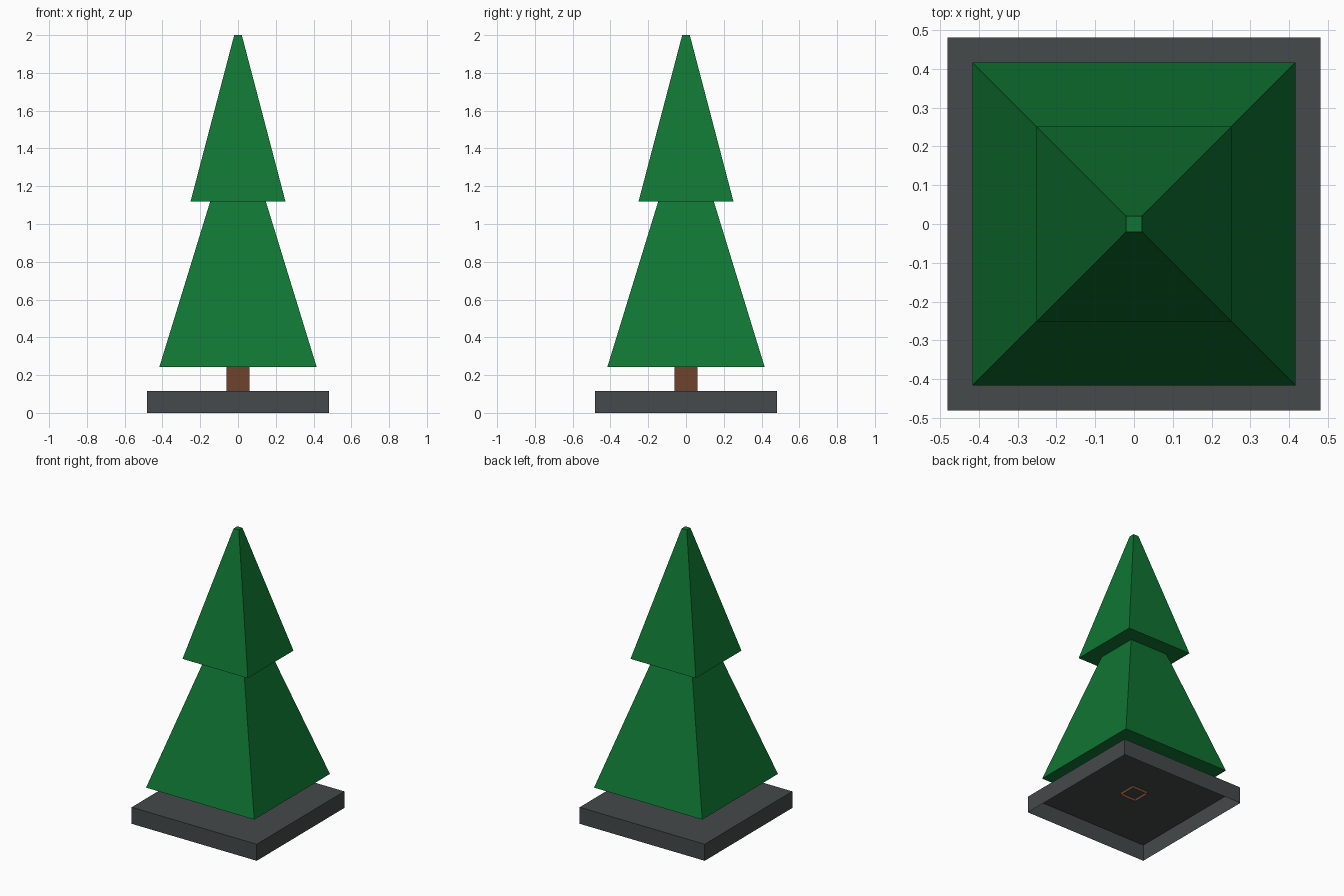
import bpy, bmesh

if "Cube" in bpy.data.objects:
    bpy.data.objects.remove(bpy.data.objects["Cube"])


def material(name, rgb):
    m = bpy.data.materials.new(name)
    m.diffuse_color = (*rgb, 1.0)
    m.use_nodes = True
    m.node_tree.nodes["Principled BSDF"].inputs["Base Color"].default_value = m.diffuse_color
    return m


green = material("foliage green", (0.005, 0.178, 0.032))
brown = material("bark brown", (0.158, 0.056, 0.025))
grey = material("slate grey", (0.058, 0.067, 0.067))


def square_frustum(name, r0, z0, r1, z1, mat, bottom=True, top=True):
    """Four-sided tapered block; r is the half width at each height."""
    bm = bmesh.new()
    corners = [(-1, -1), (1, -1), (1, 1), (-1, 1)]
    low = [bm.verts.new((x * r0, y * r0, z0)) for x, y in corners]
    high = [bm.verts.new((x * r1, y * r1, z1)) for x, y in corners]
    for i in range(4):
        j = (i + 1) % 4
        bm.faces.new((low[i], low[j], high[j], high[i]))
    if bottom:
        bm.faces.new(low[::-1])
    if top:
        bm.faces.new(high)
    mesh = bpy.data.meshes.new(name)
    bm.to_mesh(mesh)
    bm.free()
    mesh.materials.append(mat)
    obj = bpy.data.objects.new(name, mesh)
    bpy.context.collection.objects.link(obj)
    return obj


# Base slab, hollow underneath
square_frustum("base", 0.481, 0.0, 0.481, 0.115, grey, bottom=False)
# Trunk tube, poking slightly through the base
square_frustum("trunk", 0.061, 0.095, 0.061, 0.244, brown, bottom=False, top=False)
# Two foliage tiers
square_frustum("lower_foliage", 0.416, 0.244, 0.147, 1.12, green, top=False)
square_frustum("upper_foliage", 0.251, 1.12, 0.02, 2.0, green)
